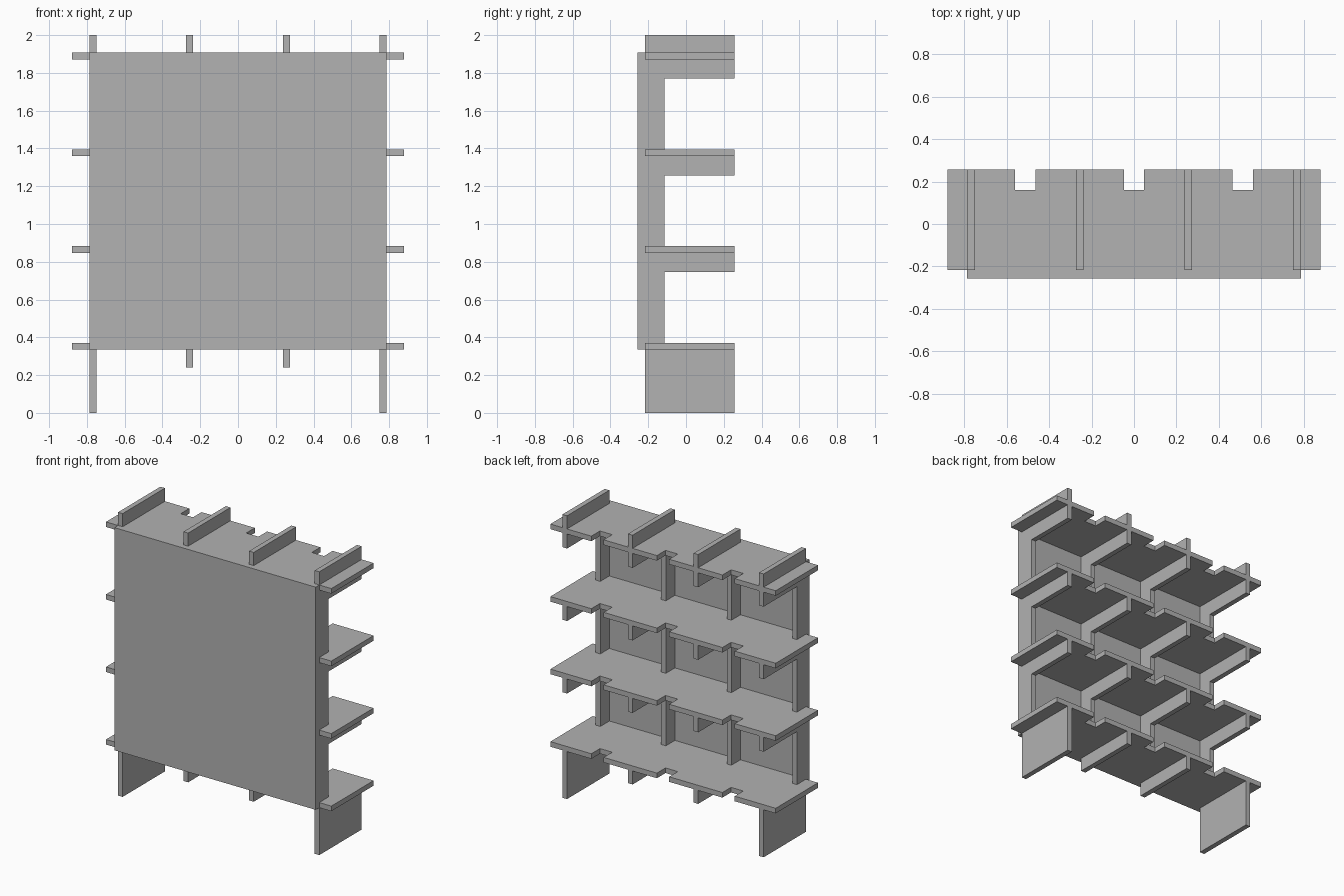
import bpy
import bmesh
from mathutils import Vector

cube = bpy.data.objects.get("Cube")
if cube:
    bpy.data.objects.remove(cube, do_unlink=True)

grey = bpy.data.materials.new("plain grey")
grey.use_nodes = True
colour = (0.445, 0.445, 0.445, 1)
grey.diffuse_color = colour
grey.node_tree.nodes["Principled BSDF"].inputs["Base Color"].default_value = colour

THICK = 0.036
FRONT, BACK = -0.216, 0.256        # depth of shelves and uprights
PANEL_FRONT = -0.256
SPINE_BACK = -0.115
NOTCH_FRONT = 0.16
SHELF_TOPS = [0.371, 0.883, 1.395, 1.907]
UPRIGHT_X = [-0.768, -0.256, 0.256, 0.768]
NOTCH_X = [-0.512, 0, 0.512]


def board(name, outline, push):
    """Flat sheet: a 3D outline extruded along a vector."""
    bm = bmesh.new()
    face = bm.faces.new([bm.verts.new(p) for p in outline])
    out = bmesh.ops.extrude_face_region(bm, geom=[face])
    moved = [v for v in out["geom"] if isinstance(v, bmesh.types.BMVert)]
    bmesh.ops.translate(bm, verts=moved, vec=Vector(push))
    bmesh.ops.recalc_face_normals(bm, faces=bm.faces)
    mesh = bpy.data.meshes.new(name)
    bm.to_mesh(mesh)
    bm.free()
    mesh.materials.append(grey)
    obj = bpy.data.objects.new(name, mesh)
    bpy.context.collection.objects.link(obj)
    return obj


# Shelves with notches along the back edge
shelf_outline = [(0.88, FRONT), (-0.88, FRONT), (-0.88, BACK)]
for x in NOTCH_X:
    l, r = x - 0.048, x + 0.048
    shelf_outline += [(l, BACK), (l, NOTCH_FRONT), (r, NOTCH_FRONT), (r, BACK)]
shelf_outline.append((0.88, BACK))
for i, top in enumerate(SHELF_TOPS):
    board(f"shelf_{i + 1}", [(x, y, top) for x, y in shelf_outline], (0, 0, -THICK))

# Comb-shaped uprights: narrow spine with an arm under each shelf
for i, x in enumerate(UPRIGHT_X):
    foot = 0 if i in (0, 3) else 0.24
    profile = [(FRONT, foot), (BACK, foot), (BACK, SHELF_TOPS[0]),
               (SPINE_BACK, SHELF_TOPS[0])]
    for top in SHELF_TOPS[1:]:
        arm_top = 2.0 if top == SHELF_TOPS[-1] else top
        arm = top - 0.138
        profile += [(SPINE_BACK, arm), (BACK, arm), (BACK, arm_top)]
        profile.append((FRONT if arm_top == 2.0 else SPINE_BACK, arm_top))
    board(f"upright_{i + 1}", [(x - THICK / 2, y, z) for y, z in profile], (THICK, 0, 0))

# Front panel
low, high = SHELF_TOPS[0] - THICK, SHELF_TOPS[-1]
w = 0.786
board("front_panel", [(-w, PANEL_FRONT, low), (w, PANEL_FRONT, low),
                      (w, PANEL_FRONT, high), (-w, PANEL_FRONT, high)],
      (0, FRONT - PANEL_FRONT, 0))
